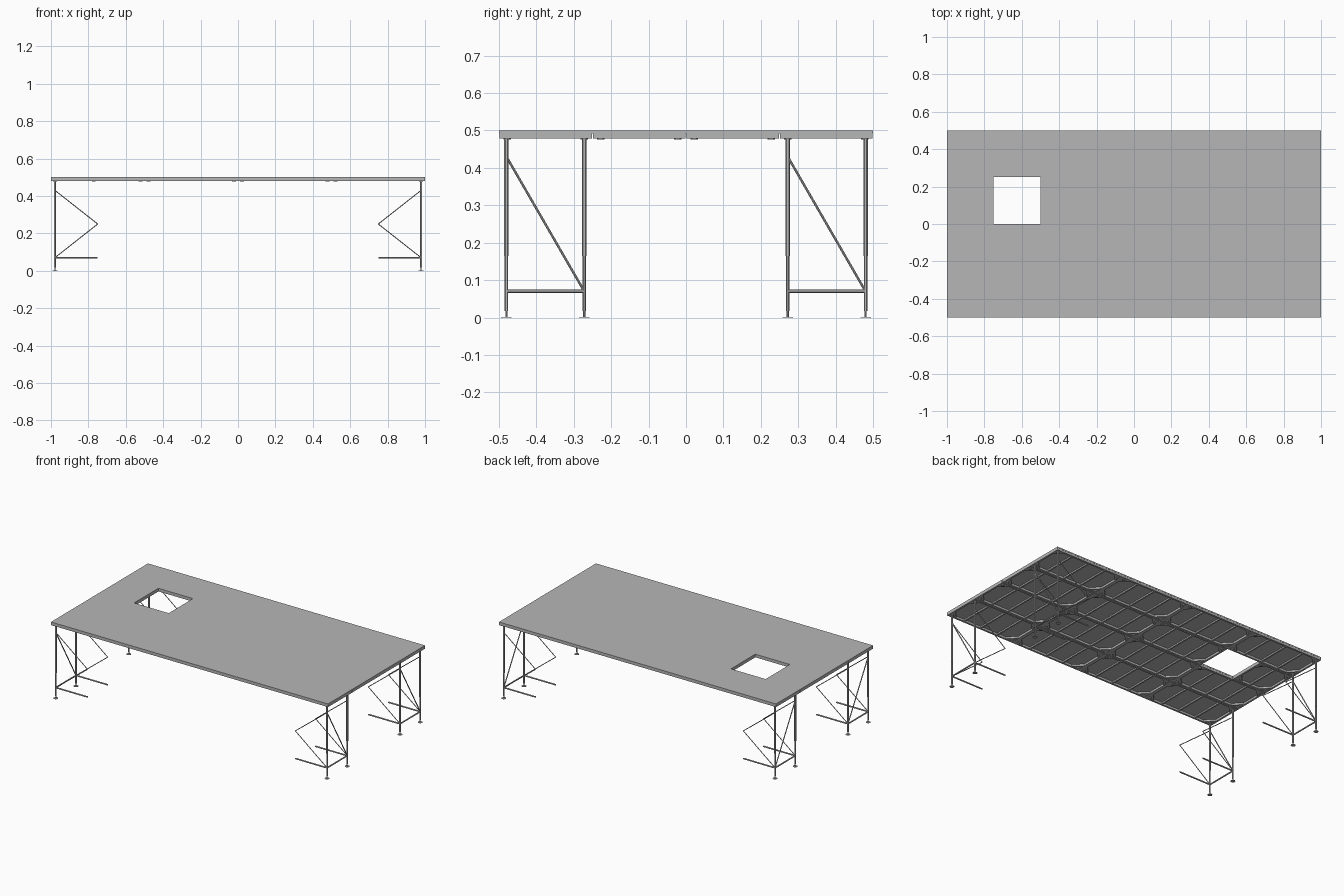
import bpy, bmesh
from mathutils import Vector, Matrix

cube = bpy.data.objects.get("Cube")
if cube:
    bpy.data.objects.remove(cube, do_unlink=True)

grey = bpy.data.materials.new("stage grey")
grey.use_nodes = True
colour = (0.47, 0.47, 0.47, 1)
grey.diffuse_color = colour
grey.node_tree.nodes["Principled BSDF"].inputs["Base Color"].default_value = colour

TOP, BOARD, UNDER = 0.5, 0.492, 0.479


def box(bm, x0, x1, y0, y1, z0, z1):
    size = Matrix.Diagonal((x1 - x0, y1 - y0, z1 - z0, 1))
    centre = Matrix.Translation(((x0 + x1) / 2, (y0 + y1) / 2, (z0 + z1) / 2))
    bmesh.ops.create_cube(bm, size=1, matrix=centre @ size)


def tube(bm, start, end, radius, sides=12):
    a, b = Vector(start), Vector(end)
    turn = (b - a).to_track_quat('Z', 'Y').to_matrix().to_4x4()
    bmesh.ops.create_cone(bm, cap_ends=True, segments=sides, radius1=radius, radius2=radius,
                          depth=(b - a).length, matrix=Matrix.Translation((a + b) / 2) @ turn)


def gusset(bm, x, y, sx, sy, size):
    # Triangular plate filling a corner; sx and sy point into the panel
    outline = [(x, y), (x + sx * size, y), (x, y + sy * size)]
    low = [bm.verts.new((px, py, 0.481)) for px, py in outline]
    high = [bm.verts.new((px, py, BOARD)) for px, py in outline]
    bm.faces.new(low)
    bm.faces.new(high)
    for i in range(3):
        j = (i + 1) % 3
        bm.faces.new((low[i], low[j], high[j], high[i]))


def finish(bm, name, smooth=False):
    bmesh.ops.recalc_face_normals(bm, faces=bm.faces)
    mesh = bpy.data.meshes.new(name)
    bm.to_mesh(mesh)
    bm.free()
    obj = bpy.data.objects.new(name, mesh)
    bpy.context.collection.objects.link(obj)
    mesh.materials.append(grey)
    if smooth:
        bpy.ops.object.select_all(action='DESELECT')
        bpy.context.view_layer.objects.active = obj
        obj.select_set(True)
        bpy.ops.object.shade_smooth_by_angle()


# Panel layout: a 4 x 4 grid, one panel halved to leave a square opening
panels = []
for row in range(4):
    for col in range(4):
        x, y = -1 + col * 0.5, -0.5 + row * 0.25
        half = row == 2 and col == 0
        panels.append((x, x + (0.25 if half else 0.5), y, y + 0.25))

# Deck boards, one strip per row so the top stays seamless
boards = bmesh.new()
for y0 in (-0.5, 0.25):
    box(boards, -1, 1, y0, y0 + 0.25, BOARD, TOP)
box(boards, -1, 1, -0.25, 0, BOARD, TOP)
box(boards, -1, -0.75, 0, 0.25, BOARD, TOP)
box(boards, -0.5, 1, 0, 0.25, BOARD, TOP)
finish(boards, "deck_boards")

# Rim rails, cross ribs, gussets and leg sockets beneath each panel
rims, ribs, gussets, sockets = (bmesh.new() for _ in range(4))
RAIL, GAP = 0.012, 0.001
for x0, x1, y0, y1 in panels:
    ya, yb = y0 + GAP, y1 - GAP
    for y in (ya, yb - RAIL):
        box(rims, x0, x1, y, y + RAIL, UNDER, BOARD)
    for x in (x0, x1 - RAIL):
        box(rims, x, x + RAIL, ya + RAIL, yb - RAIL, UNDER, BOARD)
    count = round((x1 - x0) / 0.125)
    for i in range(1, count):
        x = x0 + i * 0.125
        box(ribs, x - 0.005, x + 0.005, ya + RAIL, yb - RAIL, 0.483, BOARD)
    for x, sx in ((x0, 1), (x1, -1)):
        for y, sy in ((ya, 1), (yb, -1)):
            gusset(gussets, x + sx * RAIL, y + sy * RAIL, sx, sy, 0.05)
            cx, cy = x + sx * 0.021, y + sy * 0.021
            tube(sockets, (cx, cy, 0.476), (cx, cy, BOARD), 0.01)
finish(rims, "panel_rims")
finish(ribs, "panel_ribs")
finish(gussets, "corner_gussets")
finish(sockets, "leg_sockets", True)

# Telescopic legs with feet and braces at both ends of the stage
legs, feet, braces = (bmesh.new() for _ in range(3))
for side in (-1, 1):
    x, inner = side * 0.979, side * 0.75
    for near, far in ((-0.48, -0.272), (0.272, 0.48)):
        for y in (near, far):
            tube(legs, (x, y, 0.165), (x, y, UNDER), 0.006)
            tube(legs, (x, y, 0.017), (x, y, 0.165), 0.0048)
            tube(feet, (x, y, 0.001), (x, y, 0.02), 0.003)
            tube(feet, (x, y, 0), (x, y, 0.002), 0.014, 16)
            # Lengthwise bottom bar and folded diagonal stays
            tube(braces, (x, y, 0.07), (inner, y, 0.07), 0.0045)
            tube(braces, (x, y, 0.43), (inner, y, 0.25), 0.0025)
            tube(braces, (inner, y, 0.25), (x, y, 0.07), 0.0025)
        # Crosswise bottom bar and diagonal
        tube(braces, (x, near, 0.07), (x, far, 0.07), 0.0045)
        tube(braces, (x, near, 0.43), (x, far, 0.07), 0.0032)
finish(legs, "legs", True)
finish(feet, "feet", True)
finish(braces, "leg_braces", True)
